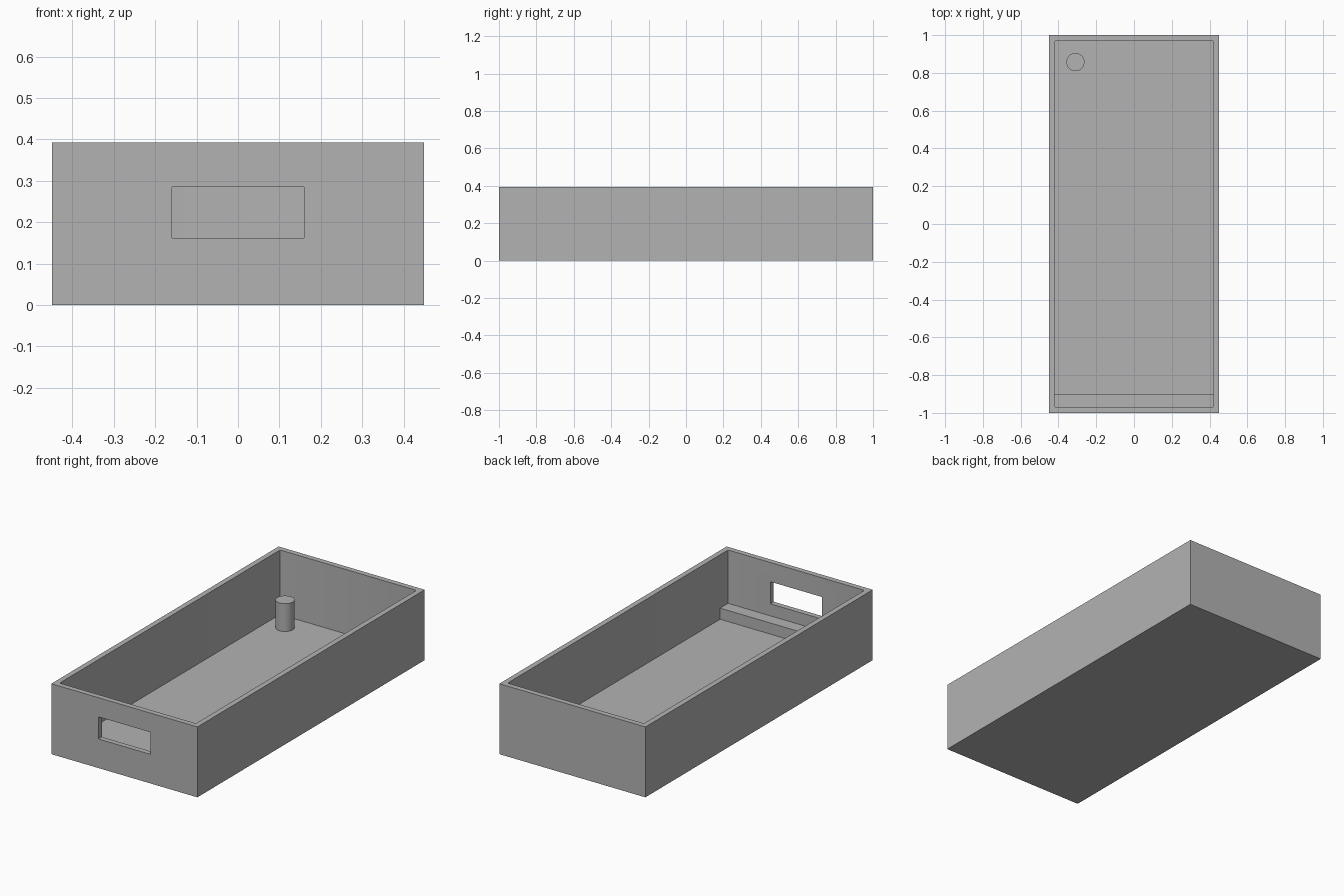
import bpy
import bmesh
from mathutils import Matrix, Vector

cube = bpy.data.objects.get("Cube")
if cube:
    bpy.data.objects.remove(cube, do_unlink=True)

GREY = (0.45, 0.45, 0.45, 1.0)
WIDTH, LENGTH, HEIGHT = 0.90, 2.00, 0.392
WALL, FLOOR = 0.03, 0.033

grey = bpy.data.materials.new("plain grey")
grey.use_nodes = True
grey.diffuse_color = GREY
grey.node_tree.nodes["Principled BSDF"].inputs["Base Color"].default_value = GREY


def finish(name, bm):
    mesh = bpy.data.meshes.new(name)
    bm.to_mesh(mesh)
    bm.free()
    mesh.materials.append(grey)
    obj = bpy.data.objects.new(name, mesh)
    bpy.context.collection.objects.link(obj)
    return obj


def box(name, low, high, corner=0):
    """Box between two corners, with optional rounded upright edges."""
    low, high = Vector(low), Vector(high)
    bm = bmesh.new()
    matrix = Matrix.Translation((low + high) / 2) @ Matrix.Diagonal((*(high - low), 1))
    bmesh.ops.create_cube(bm, size=1, matrix=matrix)
    if corner:
        upright = [e for e in bm.edges
                   if (e.verts[0].co - e.verts[1].co).xy.length < 1e-5]
        bmesh.ops.bevel(bm, geom=upright, offset=corner, segments=3,
                        profile=0.5, affect='EDGES')
    return finish(name, bm)


def cut(target, cutter):
    cutter.hide_render = True
    mod = target.modifiers.new(cutter.name, 'BOOLEAN')
    mod.operation = 'DIFFERENCE'
    mod.solver = 'EXACT'
    mod.object = cutter
    bpy.context.view_layer.objects.active = target
    bpy.ops.object.modifier_apply(modifier=mod.name)
    bpy.data.objects.remove(cutter, do_unlink=True)


x, y = WIDTH / 2, LENGTH / 2
ix, iy = x - WALL, y - WALL

# Open tray with a slot through the front wall
tray = box("tray", (-x, -y, 0), (x, y, HEIGHT))
cut(tray, box("cavity", (-ix, -iy, FLOOR), (ix, iy, HEIGHT + 0.1), corner=0.008))
cut(tray, box("front_slot", (-0.16, -y - 0.1, 0.162), (0.16, -iy + 0.02, 0.285)))

# Low ledge inside the front wall
box("front_ledge", (-ix, -iy, FLOOR - 0.01), (ix, -0.90, 0.095))

# Round post in the back right corner
bm = bmesh.new()
bottom, top = FLOOR - 0.01, 0.188
bmesh.ops.create_cone(bm, cap_ends=True, segments=48, radius1=0.048, radius2=0.048,
                      depth=top - bottom,
                      matrix=Matrix.Translation((-0.31, 0.857, (bottom + top) / 2)))
post = finish("corner_post", bm)

for obj in (tray, post):
    bpy.ops.object.select_all(action='DESELECT')
    obj.select_set(True)
    bpy.context.view_layer.objects.active = obj
    bpy.ops.object.shade_smooth_by_angle()
